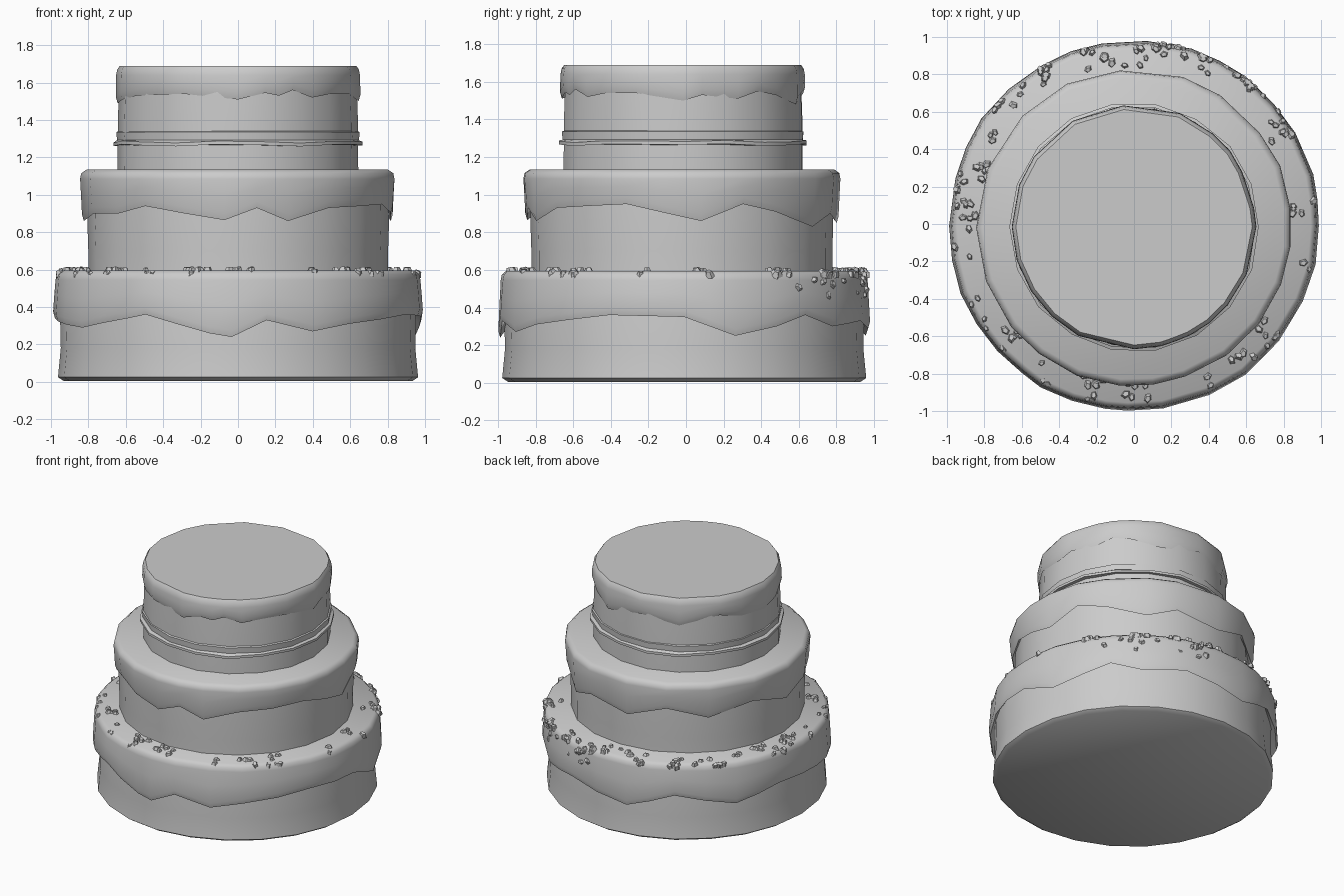
import bpy, bmesh, random
from math import sin, cos, radians, atan2, hypot, pi
from mathutils import Vector, Matrix

if "Cube" in bpy.data.objects:
    bpy.data.objects.remove(bpy.data.objects["Cube"])

random.seed(4)


def finish(name, bm, angle):
    bmesh.ops.recalc_face_normals(bm, faces=bm.faces)
    me = bpy.data.meshes.new(name)
    bm.to_mesh(me)
    bm.free()
    ob = bpy.data.objects.new(name, me)
    bpy.context.collection.objects.link(ob)
    bpy.ops.object.select_all(action='DESELECT')
    ob.select_set(True)
    bpy.context.view_layer.objects.active = ob
    bpy.ops.object.shade_smooth_by_angle(angle=radians(angle))
    return ob


def lathe(name, angles, profile, cy, wobble=0.0, caps=(True, True), angle=50):
    """Rings from profile(i) -> [(r, z), ...] at each angle, bottom to top."""
    bm = bmesh.new()
    cols = []
    for i, a in enumerate(angles):
        t = radians(a)
        k = 1 + random.uniform(-wobble, wobble)
        cols.append([bm.verts.new((r * k * cos(t), r * k * sin(t) + cy, z)) for r, z in profile(i)])
    n = len(cols)
    for i in range(n):
        a, b = cols[i], cols[(i + 1) % n]
        for j in range(len(a) - 1):
            bm.faces.new((a[j], b[j], b[j + 1], a[j + 1]))
    if caps[0]:
        bm.faces.new([c[0] for c in cols][::-1])
    if caps[1]:
        bm.faces.new([c[-1] for c in cols])
    return finish(name, bm, angle)


def body(name, n, pts, cy):
    return lathe(name, [360 * i / n for i in range(n)], lambda i: pts, cy, 0.004)


def icing(name, drips, r_in, r_low, r_up, r_top, top, cy, gap):
    """Icing cap whose lower edge follows (angle, height) points."""
    pts = []
    for (a, z), (b, y) in zip(drips, drips[1:] + [(drips[0][0] + 360, drips[0][1])]):
        m = 1 + int((b - a) / gap)
        pts += [(a + (b - a) * k / m, z + (y - z) * k / m) for k in range(m)]

    def prof(i):
        z = pts[i][1]
        return [(r_in, z + 0.06), (r_low - 0.01, z), (r_low, z + 0.035),
                ((r_low + r_up) / 2, (z + top) / 2), (r_up, top - 0.05),
                (r_up - 0.006, top - 0.02), (r_top, top)]
    return lathe(name, [p[0] for p in pts], prof, cy, 0.005, (False, True))


# sponge tiers
body("bottom_sponge", 24, [(.935, .005), (.965, .025), (.95, .18), (.955, .40), (.94, .5)], -.01)
body("middle_sponge", 20, [(.80, .56), (.80, .70), (.805, .85), (.80, 1.08)], -.02)
body("top_sponge", 18, [(.645, 1.1), (.643, 1.4), (.635, 1.62)], -.015)

# filling lip around the top tier
lathe("filling_rim", [20 * i for i in range(18)],
      lambda i: [(.63, 1.265), (.668, 1.265 + .006 * sin(i * 2)), (.668, 1.283 + .006 * sin(i * 2)),
                 (.648, 1.292), (.652, 1.335), (.63, 1.345)], -.015, .006, (False, False), 40)

# dripping icing
icing("bottom_icing", [(0, .35), (16, .25), (30, .30), (41, .36), (53, .30), (72, .33), (100, .25),
                       (120, .36), (145, .28), (165, .35), (180, .34), (212, .29), (233, .34), (240, .36),
                       (261, .26), (268, .24), (279, .33), (294, .27), (307, .31), (336, .36)],
      .94, .993, .98, .95, .595, -.01, 16)
icing("middle_icing", [(7, .86), (23, .95), (37, .91), (57, .83), (72, .90), (95, .85), (115, .94),
                       (135, .87), (158, .94), (180, .86), (200, .90), (219, .90), (233, .94), (265, .865),
                       (277, .93), (289, .86), (306, .93), (339, .95)],
      .79, .835, .845, .81, 1.135, -.02, 24)
icing("top_icing", [(0, 1.50), (9, 1.53), (27, 1.51), (38, 1.55), (50, 1.53), (68, 1.48), (95, 1.54),
                    (120, 1.49), (145, 1.55), (160, 1.51), (180, 1.49), (212, 1.53), (243, 1.54), (270, 1.51),
                    (283, 1.545), (290, 1.53), (297, 1.56), (308, 1.52), (320, 1.54), (337, 1.54)],
      .63, .652, .65, .63, 1.69, -.015, 28)

# nut chips scattered in clusters on the bottom tier
chips = bmesh.new()


def chip(pos, normal):
    s = random.uniform(.022, .034)
    rot = Vector((0, 0, 1)).rotation_difference(normal).to_matrix().to_4x4()
    m = (Matrix.Translation(pos) @ rot @ Matrix.Rotation(random.uniform(-.3, .3), 4, 'X')
         @ Matrix.Rotation(random.uniform(0, 2 * pi), 4, 'Z') @ Matrix.Diagonal((1, .75, 1, 1)))
    bmesh.ops.create_cone(chips, cap_ends=True, segments=5, radius1=s, radius2=s * .55,
                          depth=s * .95, matrix=m)


clusters = [(.1, .95, 8), (.35, .87, 7), (.6, .78, 9), (.77, .5, 8), (.86, .08, 5), (.88, -.2, 2),
            (.72, -.6, 7), (.57, -.71, 4), (.36, -.8, 2), (0, -.88, 6), (-.25, -.87, 7), (-.47, -.83, 3),
            (-.67, -.6, 10), (-.84, -.45, 3), (-.91, -.17, 2), (-.87, .07, 11), (-.92, .28, 5),
            (-.8, .3, 4), (-.72, .48, 3), (-.71, .65, 6), (-.48, .78, 9), (-.2, .9, 8), (0, .83, 3)]
for cx, cy, n in clusters:
    for _ in range(n):
        x, y = cx + random.gauss(0, .045), cy + random.gauss(0, .04)
        t = atan2(y, x)
        r = min(max(hypot(x, y), .85), .965)
        tilt = max(0, r - .93) * 15
        chip(Vector((r * cos(t), r * sin(t), .598 - max(0, r - .945) * .9)),
             Vector((tilt * cos(t), tilt * sin(t), 1)))

# a few chips sliding down the side at the back right
for _ in range(14):
    t = radians(random.uniform(35, 88))
    chip(Vector((.98 * cos(t), .98 * sin(t) - .01, random.uniform(.46, .57))),
         Vector((cos(t), sin(t), .3)))
finish("nut_chips", chips, 30)
